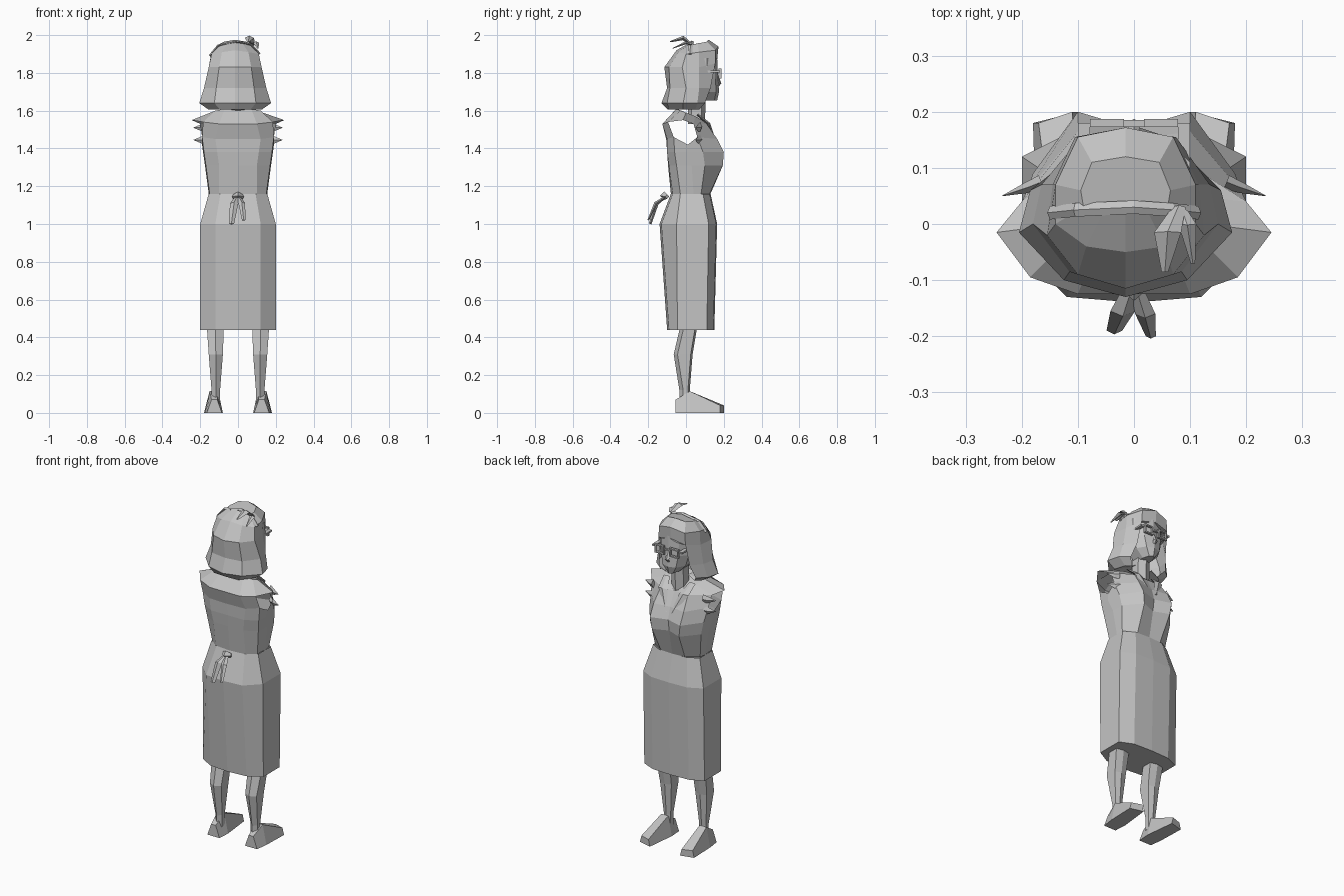
import bpy
import bmesh
from mathutils import Vector

if "Cube" in bpy.data.objects:
    bpy.data.objects.remove(bpy.data.objects["Cube"])

grey = bpy.data.materials.new("plain_grey")
grey.use_nodes = True
grey.diffuse_color = (0.55, 0.55, 0.55, 1)
grey.node_tree.nodes["Principled BSDF"].inputs["Base Color"].default_value = grey.diffuse_color


def finish(name, bm):
    """Turn a bmesh into a flat-shaded object."""
    bmesh.ops.recalc_face_normals(bm, faces=bm.faces)
    mesh = bpy.data.meshes.new(name)
    bm.to_mesh(mesh)
    bm.free()
    mesh.materials.append(grey)
    obj = bpy.data.objects.new(name, mesh)
    bpy.context.collection.objects.link(obj)
    return obj


def loft(name, rings, closed=True, bottom=True, top=True, skip=()):
    """Skin a stack of rings; skip lists (ring, side) faces left open."""
    bm = bmesh.new()
    rows = [[bm.verts.new(p) for p in ring] for ring in rings]
    count = len(rows[0])
    for r in range(len(rows) - 1):
        for i in range(count if closed else count - 1):
            if (r, i) in skip:
                continue
            j = (i + 1) % count
            bm.faces.new((rows[r][i], rows[r][j], rows[r + 1][j], rows[r + 1][i]))
    if closed and bottom:
        bm.faces.new(rows[0])
    if closed and top:
        bm.faces.new(rows[-1])
    return finish(name, bm)


def both_sides(half, z=0, shift=0):
    """Complete a half outline by mirroring it; points may carry their own z."""
    pts = [Vector((p[0], p[1], p[2] if len(p) > 2 else z)) for p in half]
    pts += [Vector((-p.x, p.y, p.z)) for p in reversed(pts) if p.x]
    return [p + Vector((shift, 0, 0)) for p in pts]


def ribbon(name, path, radii, axis=(1, 0, 0), flat=0.5):
    """A diamond-section strip along a path."""
    path = [Vector(p) for p in path]
    rings = []
    for i, p in enumerate(path):
        along = path[min(i + 1, len(path) - 1)] - path[max(i - 1, 0)]
        wide = Vector(axis) * radii[i]
        thick = along.cross(Vector(axis)).normalized() * radii[i] * flat
        rings.append([p + wide, p + thick, p - wide, p - thick])
    return loft(name, rings)


def box(name, lo, hi):
    rings = [[(lo[0], lo[1], z), (hi[0], lo[1], z), (hi[0], hi[1], z), (lo[0], hi[1], z)]
             for z in (lo[2], hi[2])]
    return loft(name, rings)


# Skirt
skirt = []
for z, w, back, side_back, side_front, front in [
        (.44, .2, -.1, -.045, .11, .15), (1, .2, -.14, -.05, .12, .165),
        (1.16, .155, -.08, -.03, .09, .13)]:
    skirt.append(both_sides([(0, back), (w * .6, back + .01), (w, side_back),
                             (w, side_front), (w * .6, front - .005), (0, front)], z))
loft("skirt", skirt, top=False)

# Bodice, with an open armhole on each side
waist = [(0, -.08), (.1, -.07), (.15, -.03), (.155, .04), (.15, .08), (.08, .125), (0, .13)]
ribs = [(0, -.095), (.1, -.09), (.17, -.05), (.175, .03), (.17, .1), (.09, .195), (0, .16)]
bust = [(0, -.1), (.11, -.1), (.18, -.06), (.185, 0), (.18, .09), (.1, .2), (0, .17)]
armpit = [(0, -.105), (.12, -.1), (.19, -.065, 1.46), (.19, .01, 1.42),
          (.19, .06, 1.46), (.1, .165), (0, .15)]
shoulder = [(0, -.125), (.1, -.125), (.185, -.095, 1.54), (.245, -.015, 1.55),
            (.2, .04, 1.53), (.09, .11), (0, .11)]
collar = [(0, -.06, 1.6), (.07, -.05, 1.61), (.12, -.03, 1.6), (.13, 0, 1.59),
          (.1, .05, 1.57), (.05, .085, 1.55), (0, .1, 1.52)]
levels = zip((waist, ribs, bust, armpit, shoulder, collar), (1.16, 1.31, 1.38, 1.45, 1.53, 1.6))
count = 2 * len(waist) - 2
armholes = [(3, i) for i in (2, 3, count - 3, count - 4)]
loft("bodice", [both_sides(h, z) for h, z in levels], bottom=False, skip=armholes)

# Neck and face
loft("neck", [both_sides([(0, y0), (.04, y0 + .02), (.04, y1 - .02), (0, y1)], z)
              for z, y0, y1 in ((1.53, .01, .1), (1.68, .01, .105))])
face = []
for z, w, front in ((1.655, .03, .165), (1.7, .075, .175), (1.77, .095, .17), (1.88, .1, .165)):
    face.append(both_sides([(0, .03), (w, .04), (w, .11), (w * .6, front - .015), (0, front)], z))
loft("face", face)
ribbon("nose", [(0, .165, 1.79), (0, .18, 1.745), (0, .17, 1.73)], (.008, .014, .01))

# Hair: a closed crown above an open-fronted bob
hairline = [(0, .165, 1.87), (.09, .155, 1.85), (.13, .07, 1.83),
            (.14, -.02, 1.83), (.085, -.09, 1.83), (0, -.115, 1.83)]
upper = [(0, .172, 1.94), (.085, .155, 1.92), (.125, .07, 1.91),
         (.125, 0, 1.9), (.07, -.04, 1.91), (0, -.05, 1.92)]
top = [(0, .12, 1.975), (.06, .11, 1.965), (.08, .06, 1.955),
       (.075, .03, 1.95), (.04, .02, 1.955), (0, .02, 1.96)]
loft("hair_crown", [both_sides(h, shift=-.015) for h in (hairline, upper, top)])
bob = [(hairline[1:], 0),
       ([(.1, .13), (.15, .07), (.165, 0), (.1, -.085), (0, -.1)], 1.72),
       ([(.12, .1), (.17, .06), (.19, -.015), (.11, -.1), (0, -.13)], 1.64),
       ([(.09, .07), (.12, .05), (.14, -.015), (.08, -.09), (0, -.095)], 1.605),
       ([(.05, .07), (.05, .06), (.05, .03), (.03, .01), (0, 0)], 1.63)]
loft("hair_bob", [both_sides(h, z, -.015) for h, z in bob], closed=False)

# Hair band and its bow
ribbon("hair_band", [(-.15, .02, 1.89), (-.105, .025, 1.945), (0, .03, 1.965),
                     (.07, .025, 1.95), (.115, .02, 1.9)],
       (.012,) * 5, axis=(0, 1, 0))
ribbon("hair_bow_loop", [(.08, .03, 1.95), (.06, -.015, 1.985), (.055, -.085, 1.965)],
       (.012, .024, .006))
ribbon("hair_bow_tail", [(.085, .025, 1.95), (.095, 0, 1.96), (.105, -.07, 1.93)],
       (.01, .016, .004))

# Waist tie at the back
ribbon("tie_knot", [(-.025, -.1, 1.145), (0, -.115, 1.15), (.025, -.1, 1.145)],
       (.012, .022, .012), axis=(0, 0, 1), flat=1)
ribbon("tie_tail_long", [(0, -.1, 1.15), (-.02, -.155, 1.11), (-.035, -.19, 1)],
       (.012, .022, .014))
ribbon("tie_tail_short", [(0, -.1, 1.15), (.02, -.16, 1.11), (.03, -.2, 1.02)],
       (.01, .018, .009))

# Paired parts
for side, s in (("left", 1), ("right", -1)):
    # Leg
    leg = []
    for z, x0, x1, y0, y1 in ((.05, .095, .14, -.035, .02), (.12, .095, .14, -.035, .02),
                              (.31, .08, .155, -.065, .035), (.46, .075, .165, -.03, .06)):
        mid = (x0 + x1) / 2
        leg.append([(s * x0, y0 + .02, z), (s * mid, y0, z), (s * x1, y0 + .02, z),
                    (s * x1, y1 - .01, z), (s * mid, y1, z), (s * x0, y1 - .01, z)])
    loft(side + "_leg", leg)

    # Foot, turned slightly outward
    foot = []
    for y, x0, x1, skew, h in ((-.055, .085, .165, 0, .07), (.02, .08, .175, 0, .115),
                               (.2, .1, .18, .02, .04)):
        inset = .025 if h > .05 else .01
        foot.append([(s * x0, y, 0), (s * x1, y - skew, 0),
                     (s * (x1 - inset), y - skew, h), (s * (x0 + inset), y, h)])
    loft(side + "_foot", foot)

    # Pointed sleeve edges
    for label, z in (("upper", 1.51), ("lower", 1.445)):
        ribbon(f"{side}_sleeve_{label}_point",
               [(s * .165, .075, z + .005), (s * .19, .065, z), (s * .235, .05, z)],
               (.025, .02, .001), axis=(0, 0, 1))

    # Lapel
    ribbon(side + "_lapel", [(s * .085, .06, 1.58), (s * .07, .12, 1.53), (s * .02, .163, 1.42)],
           (.02, .03, .008), flat=.3)

    # Glasses: rim bars and temple
    near, far, low, high, bar = .018, .078, 1.77, 1.822, .008
    for label, x0, x1, z0, z1 in (("top", near, far, high - bar, high),
                                  ("bottom", near, far, low, low + bar),
                                  ("inner", near, near + bar, low, high),
                                  ("outer", far - bar, far, low, high)):
        xs = sorted((s * x0, s * x1))
        box(f"{side}_rim_{label}", (xs[0], .173, z0), (xs[1], .187, z1))
    xs = sorted((s * far, s * .1))
    box(side + "_temple", (xs[0], .08, high - .02), (xs[1], .18, high - .01))

box("glasses_bridge", (-.02, .173, 1.8), (.02, .185, 1.808))
